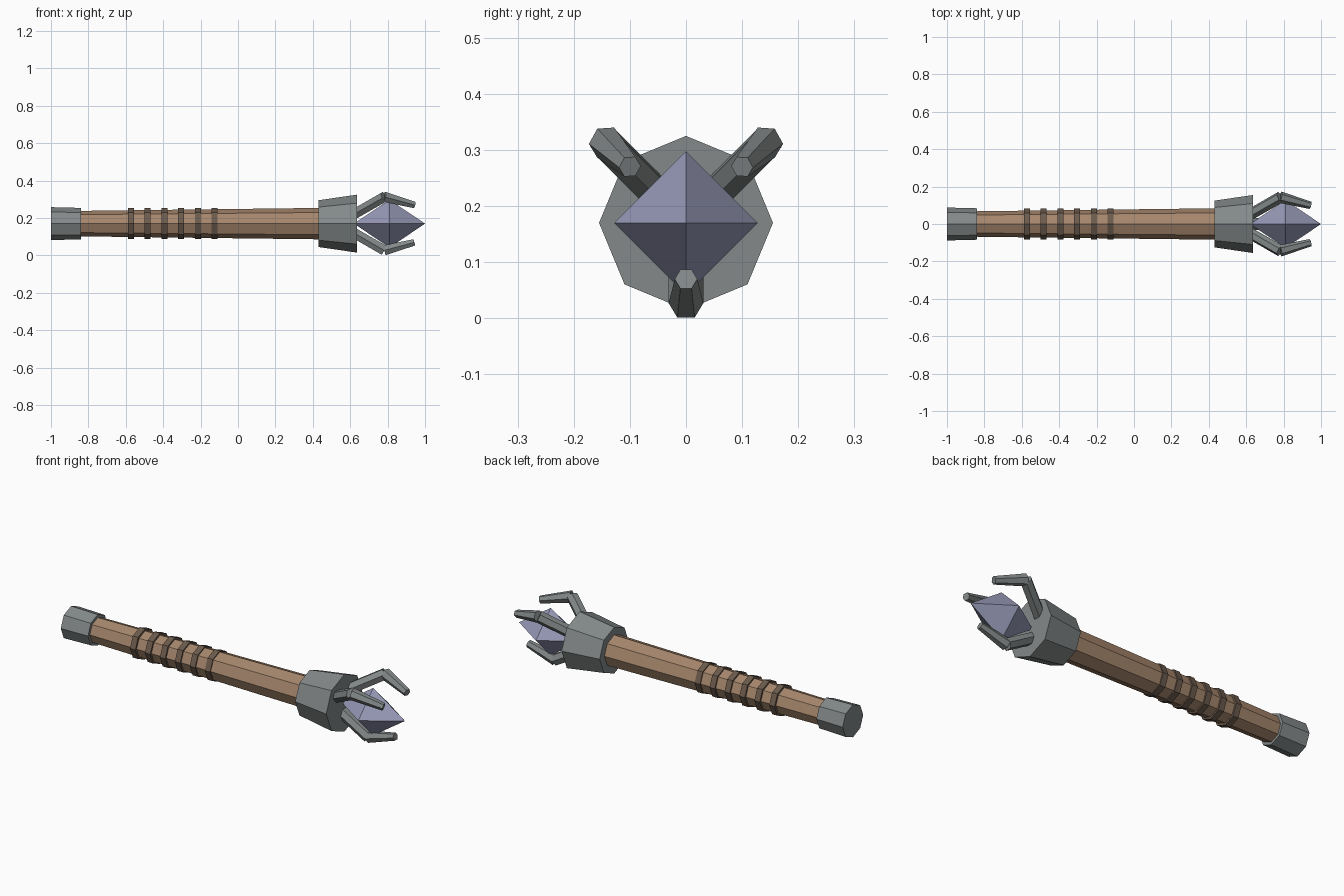
import bpy
import math
from mathutils import Vector

if "Cube" in bpy.data.objects:
    bpy.data.objects.remove(bpy.data.objects["Cube"])

AXIS = 0.17  # height of the shaft's centre line


def material(name, colour):
    mat = bpy.data.materials.new(name)
    mat.use_nodes = True
    mat.diffuse_color = (*colour, 1)
    mat.node_tree.nodes["Principled BSDF"].inputs["Base Color"].default_value = (*colour, 1)
    return mat


iron = material("grey iron", (0.23, 0.25, 0.25))
wood = material("brown wood", (0.38, 0.24, 0.15))
leather = material("dark leather", (0.15, 0.105, 0.075))
crystal_blue = material("pale violet crystal", (0.30, 0.31, 0.46))


def cone(name, start, end, r_start, r_end, sides, mat):
    """Closed tapered prism between two points, with corners facing sideways."""
    start, end = Vector(start), Vector(end)
    along = (end - start).normalized()
    up = along.cross(Vector((0, 1, 0))).normalized()
    side = up.cross(along)
    verts = []
    for centre, radius in ((start, r_start), (end, r_end)):
        for i in range(sides):
            a = math.tau * i / sides
            verts.append(centre + radius * (math.cos(a) * side + math.sin(a) * up))
    faces = [(i, (i + 1) % sides, (i + 1) % sides + sides, i + sides) for i in range(sides)]
    faces += [tuple(reversed(range(sides))), tuple(range(sides, 2 * sides))]
    mesh = bpy.data.meshes.new(name)
    mesh.from_pydata(verts, [], faces)
    mesh.materials.append(mat)
    mesh.validate()
    obj = bpy.data.objects.new(name, mesh)
    bpy.context.collection.objects.link(obj)
    # Outward normals
    bpy.context.view_layer.objects.active = obj
    obj.select_set(True)
    bpy.ops.object.mode_set(mode='EDIT')
    bpy.ops.mesh.select_all(action='SELECT')
    bpy.ops.mesh.normals_make_consistent(inside=False)
    bpy.ops.object.mode_set(mode='OBJECT')
    obj.select_set(False)
    return obj


def barrel(name, x0, x1, r0, r1, mat):
    return cone(name, (x0, 0, AXIS), (x1, 0, AXIS), r0, r1, 8, mat)


# Shaft and metal fittings
barrel("shaft", -0.85, 0.44, 0.068, 0.084, wood)
barrel("pommel", -1.0, -0.84, 0.088, 0.084, iron)
barrel("collar", 0.43, 0.637, 0.125, 0.155, iron)

# Grip wrappings
for i in range(6):
    x = -0.573 + 0.0895 * i
    barrel(f"grip_band_{i + 1}", x - 0.016, x + 0.016, 0.083, 0.083, leather)

# Crystal: a four-sided double pyramid
bpy.ops.mesh.primitive_cone_add(vertices=4, radius1=0.128, depth=0.19,
                                end_fill_type='NOTHING', location=(0.905, 0, AXIS),
                                rotation=(0, math.pi / 2, 0))
crystal = bpy.context.object
crystal.name = "crystal"
crystal.data.materials.append(crystal_blue)
mirror = crystal.modifiers.new("back_half", 'MIRROR')
mirror.use_axis = (False, False, True)
# Move the mesh so its base lies on the mirror plane
for v in crystal.data.vertices:
    v.co.z += 0.095
crystal.location.x = 0.81

# Three bent claws around the crystal
for name, sy, sz in (("left", 1, 1), ("right", -1, 1), ("lower", 0, -1)):
    base, elbow, tip = [Vector((x, sy * d, AXIS + sz * d))
                        for x, d in ((0.62, 0.05), (0.782, 0.143), (0.943, 0.1))]
    cone(name + "_claw_arm", base, elbow, 0.031, 0.031, 6, iron)
    cone(name + "_claw_tip", elbow, tip, 0.031, 0.02, 6, iron)
